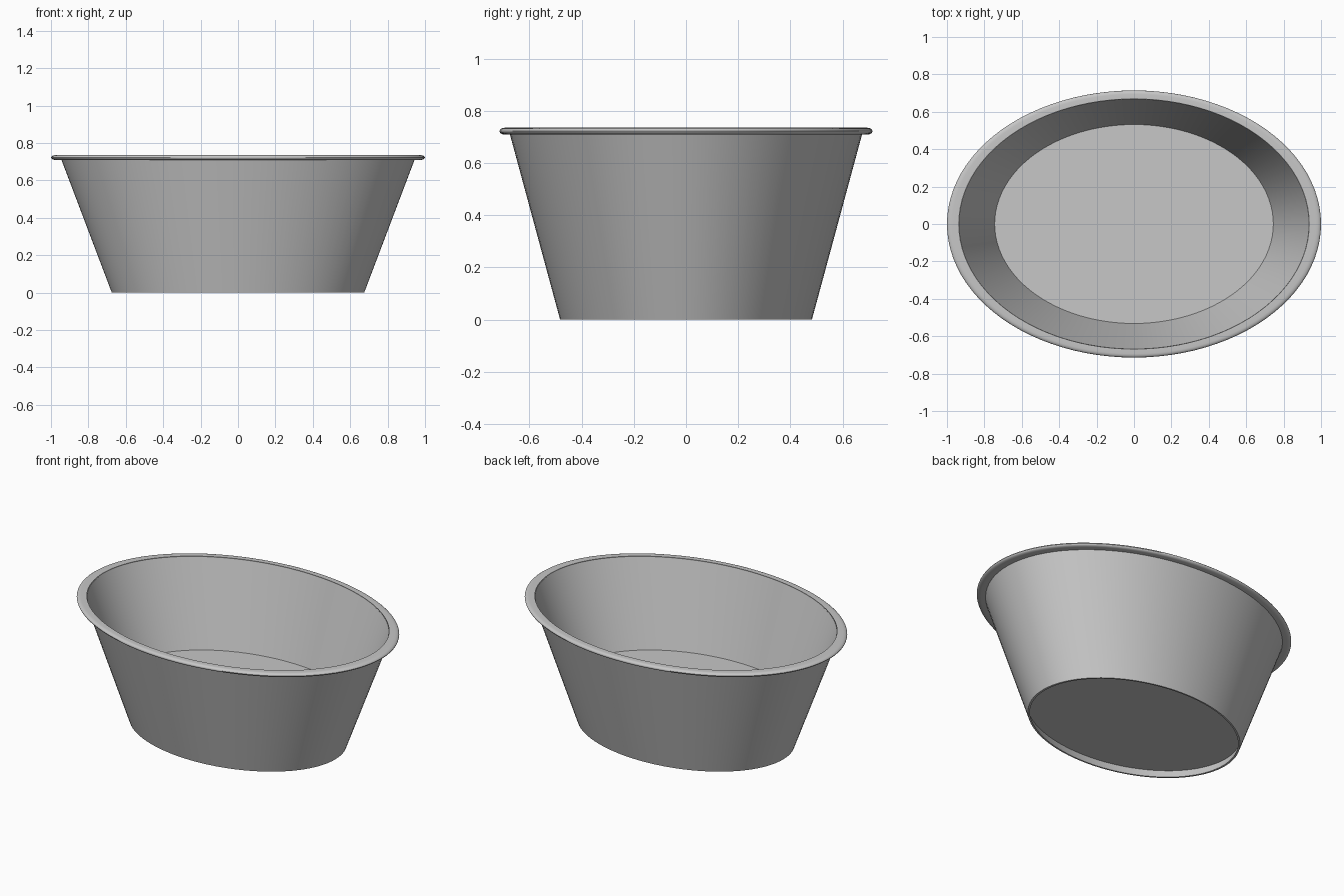
import bpy, bmesh, math

cube = bpy.data.objects.get("Cube")
if cube:
    bpy.data.objects.remove(cube, do_unlink=True)

SIDES = 96
DEPTH_RATIO = 0.714  # oval depth relative to width

grey = bpy.data.materials.new("light_grey")
grey.use_nodes = True
colour = (0.57, 0.57, 0.57, 1)
grey.diffuse_color = colour
grey.node_tree.nodes["Principled BSDF"].inputs["Base Color"].default_value = colour


def oval_lathe(name, profile, closed):
    """Sweep a (radius, height) profile round an oval; open profiles get end caps."""
    bm = bmesh.new()
    rings = []
    for r, z in profile:
        angles = [2 * math.pi * i / SIDES for i in range(SIDES)]
        rings.append([bm.verts.new((r * math.cos(a), r * DEPTH_RATIO * math.sin(a), z))
                      for a in angles])
    pairs = list(zip(rings, rings[1:]))
    if closed:
        pairs.append((rings[-1], rings[0]))
    else:
        bm.faces.new(rings[0])
        bm.faces.new(rings[-1])
    for low, high in pairs:
        for i in range(SIDES):
            j = (i + 1) % SIDES
            bm.faces.new((low[i], low[j], high[j], high[i]))
    bmesh.ops.recalc_face_normals(bm, faces=bm.faces)
    mesh = bpy.data.meshes.new(name)
    bm.to_mesh(mesh)
    bm.free()
    mesh.materials.append(grey)
    obj = bpy.data.objects.new(name, mesh)
    bpy.context.collection.objects.link(obj)
    bpy.ops.object.select_all(action="DESELECT")
    obj.select_set(True)
    bpy.context.view_layer.objects.active = obj
    bpy.ops.object.shade_smooth_by_angle(angle=math.radians(35))
    return obj


# Tub body: raised floor, flared wall, thin foot and recessed underside
oval_lathe("tub_body", [(0.745, 0.22), (0.936, 0.73), (0.948, 0.72),
                        (0.675, 0), (0.662, 0), (0.68, 0.05)], closed=False)

# Rim: flat lip with a rounded outer edge
lip = [(0.937, 0.735), (0.972, 0.735)]
for k in range(1, 8):
    a = math.pi / 2 - math.pi * k / 8
    lip.append((0.972 + 0.028 * math.cos(a), 0.722 + 0.013 * math.sin(a)))
lip += [(0.972, 0.709), (0.943, 0.709)]
oval_lathe("rim", lip, closed=True)
